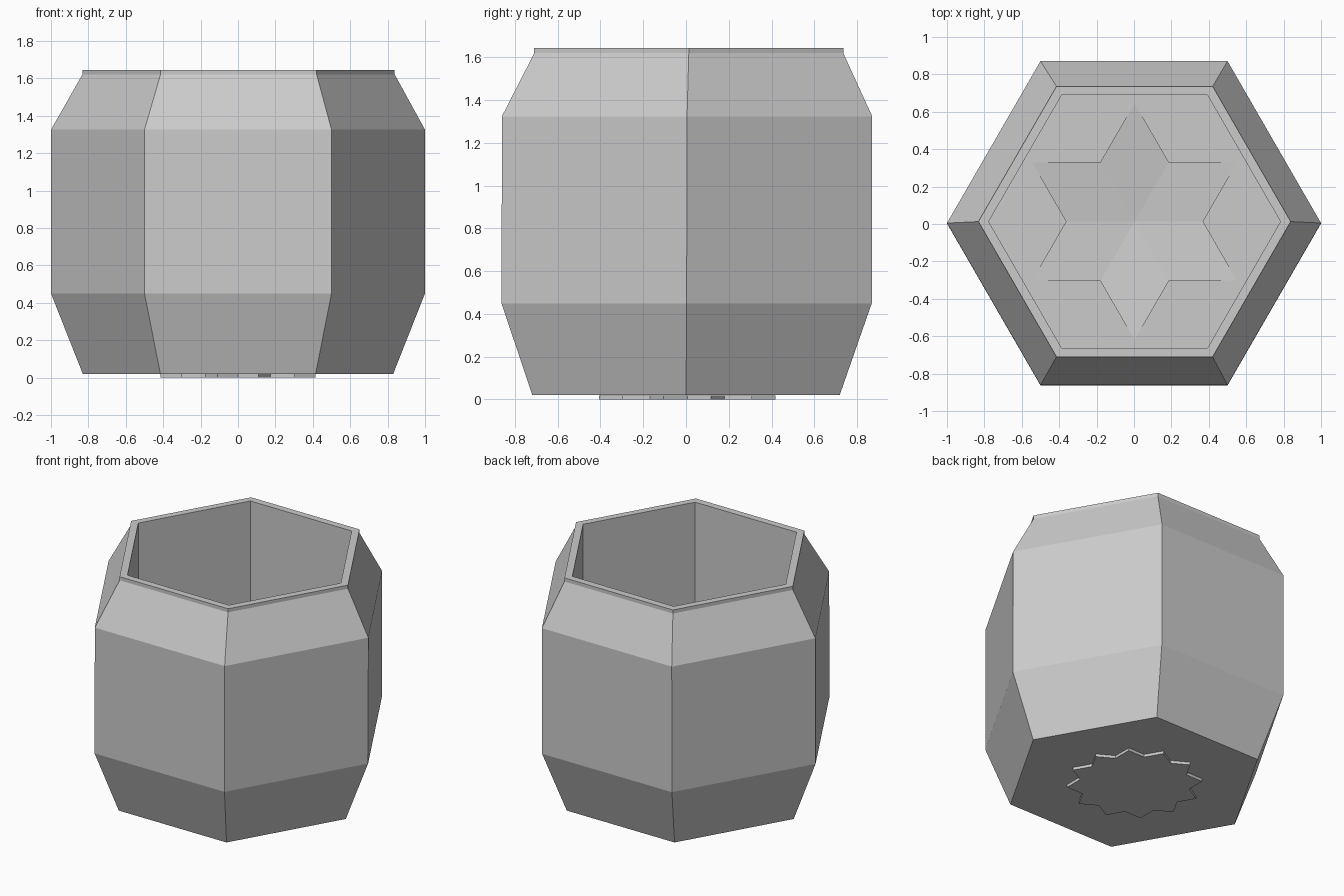
import bpy, bmesh
from math import cos, sin, radians

if "Cube" in bpy.data.objects:
    bpy.data.objects.remove(bpy.data.objects["Cube"])

DX, DY = 0.003, 0.013   # slight offset of the rim and the hollow


def polar(r, deg, z, ox=0.0, oy=0.0):
    return (ox + r * cos(radians(deg)), oy + r * sin(radians(deg)), z)


def finish(bm, name):
    bmesh.ops.remove_doubles(bm, verts=bm.verts, dist=1e-5)
    bmesh.ops.recalc_face_normals(bm, faces=bm.faces)
    me = bpy.data.meshes.new(name)
    bm.to_mesh(me)
    bm.free()
    ob = bpy.data.objects.new(name, me)
    bpy.context.collection.objects.link(ob)
    return ob


# Hexagonal pot: outer profile, rim, then down the straight inner wall
FLOOR, DIP = 0.10, 0.07
profile = [  # radius, z, x offset, y offset
    (0.83, 0.02, 0, 0), (1.0, 0.45, 0, 0.003), (1.0, 1.325, 0, 0.005),
    (0.835, 1.62, DX, DY), (0.835, 1.645, DX, DY),
    (0.78, 1.645, DX, DY), (0.78, FLOOR, DX, DY),
]
bm = bmesh.new()
rings = [[bm.verts.new(polar(r, 60 * k, z, ox, oy)) for k in range(6)]
         for r, z, ox, oy in profile]
for a, b in zip(rings, rings[1:]):
    for k in range(6):
        n = (k + 1) % 6
        bm.faces.new((a[k], a[n], b[n], b[k]))
bm.faces.new(rings[0][::-1])

# Six-pointed star sunk into the inside floor
tip_r = 0.63
notch_r = tip_r / 3 ** 0.5
tips = [bm.verts.new(polar(tip_r, 60 * k + 30, FLOOR, DX, DY)) for k in range(6)]
notch = [bm.verts.new(polar(notch_r, 60 * k, FLOOR, DX, DY)) for k in range(6)]
low = [bm.verts.new(polar(notch_r, 60 * k, FLOOR - DIP / 2, DX, DY)) for k in range(6)]
centre = bm.verts.new((DX, DY, FLOOR - DIP))
corner = rings[-1]
for k in range(6):
    n = (k + 1) % 6
    bm.faces.new((corner[k], corner[n], notch[n], tips[k], notch[k]))
    bm.faces.new((notch[k], tips[k], low[k]))
    bm.faces.new((notch[n], low[n], tips[k]))
    bm.faces.new((centre, low[k], tips[k], low[n]))
finish(bm, "pot_body")

# Thin twelve-pointed foot plate under the pot
bm = bmesh.new()
outline = [polar(0.35 if i % 2 == 0 else 0.428, 15 * i, 0, 0, 0.006) for i in range(24)]
face = bm.faces.new([bm.verts.new(p) for p in outline])
ext = bmesh.ops.extrude_face_region(bm, geom=[face], use_keep_orig=True)
bmesh.ops.translate(bm, vec=(0, 0, 0.019),
                    verts=[g for g in ext["geom"] if isinstance(g, bmesh.types.BMVert)])
finish(bm, "foot_plate")
